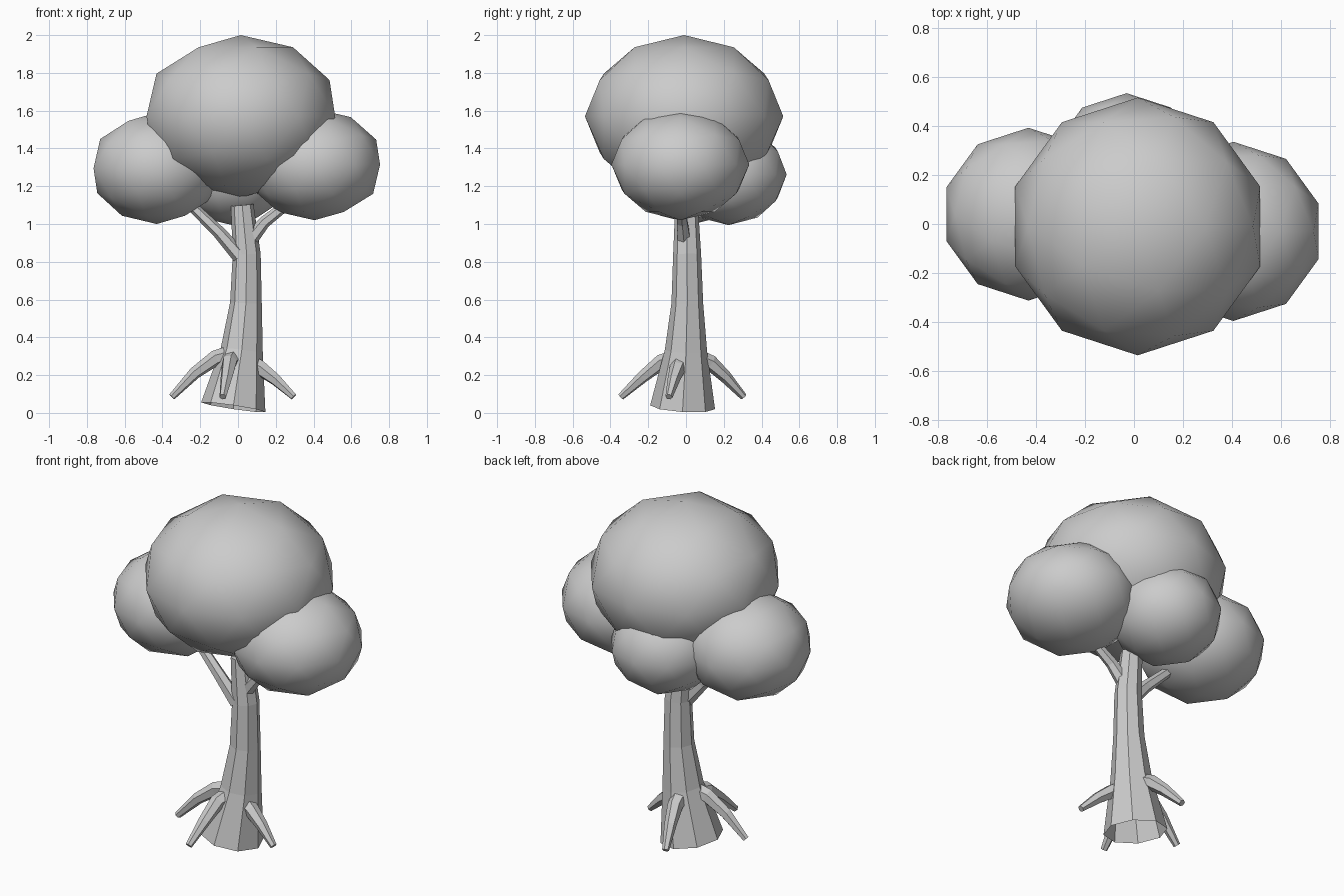
import bpy, bmesh, math
from mathutils import Vector

if "Cube" in bpy.data.objects:
    bpy.data.objects.remove(bpy.data.objects["Cube"])


def tube(name, path, radii, sides, cap_start=True, phase=0.0):
    """Tapered low-poly tube along a path, rings square to the path."""
    pts = [Vector(p) for p in path]
    bm = bmesh.new()
    rings = []
    for i, (p, r) in enumerate(zip(pts, radii)):
        t = (pts[min(i + 1, len(pts) - 1)] - pts[max(i - 1, 0)]).normalized()
        q = Vector((0, 0, 1)).rotation_difference(t)
        ring = []
        for k in range(sides):
            a = math.tau * k / sides + phase
            ring.append(bm.verts.new(p + q @ Vector((r * math.cos(a), r * math.sin(a), 0))))
        rings.append(ring)
    for lo, hi in zip(rings, rings[1:]):
        for k in range(sides):
            n = (k + 1) % sides
            bm.faces.new((lo[k], lo[n], hi[n], hi[k]))
    bm.faces.new(rings[-1])
    if cap_start:
        bm.faces.new(rings[0][::-1])
    me = bpy.data.meshes.new(name)
    bm.to_mesh(me)
    bm.free()
    ob = bpy.data.objects.new(name, me)
    bpy.context.collection.objects.link(ob)
    return ob


def blob(name, centre, radius, height):
    """Smooth-shaded, slightly squashed leaf clump."""
    bpy.ops.mesh.primitive_ico_sphere_add(subdivisions=2, radius=1, location=centre)
    ob = bpy.context.object
    ob.name = name
    ob.scale = (radius, radius, height)
    bpy.ops.object.transform_apply(location=False, rotation=False, scale=True)
    bpy.ops.object.shade_smooth()


# Leaf clumps
blob("crown_top", (0.015, -0.01, 1.57), 0.525, 0.43)
blob("crown_left", (-0.43, 0.04, 1.295), 0.352, 0.295)
blob("crown_right", (0.405, -0.03, 1.315), 0.365, 0.295)
blob("crown_back", (-0.03, 0.225, 1.262), 0.308, 0.268)

# Bending trunk, open at the bottom
tube("trunk",
     [(-0.025, -0.018, 0.03), (0.02, 0.0, 0.33), (0.042, 0.007, 0.58),
      (0.046, 0.006, 0.84), (0.022, 0.003, 1.1)],
     [0.172, 0.112, 0.084, 0.074, 0.06], 8, cap_start=False)

# Branches
tube("branch_left",
     [(0.01, -0.02, 0.83), (-0.1, -0.02, 0.955), (-0.26, 0.0, 1.11)],
     [0.042, 0.034, 0.027], 6)
tube("branch_right",
     [(0.06, -0.01, 0.91), (0.14, -0.02, 1.01), (0.28, -0.03, 1.12)],
     [0.04, 0.032, 0.026], 6)

# Surface roots
roots = {
    "root_left": [(-0.03, -0.02, 0.31), (-0.12, -0.03, 0.29), (-0.23, -0.045, 0.21), (-0.35, -0.06, 0.085)],
    "root_front": [(-0.02, -0.04, 0.29), (-0.045, -0.13, 0.27), (-0.06, -0.23, 0.19), (-0.08, -0.345, 0.085)],
    "root_right": [(0.05, -0.03, 0.27), (0.12, -0.045, 0.235), (0.2, -0.065, 0.175), (0.295, -0.09, 0.085)],
    "root_back": [(0.0, 0.04, 0.3), (-0.02, 0.13, 0.265), (-0.045, 0.21, 0.19), (-0.08, 0.305, 0.085)],
}
for name, path in roots.items():
    tube(name, path, [0.05, 0.042, 0.033, 0.019], 6)
